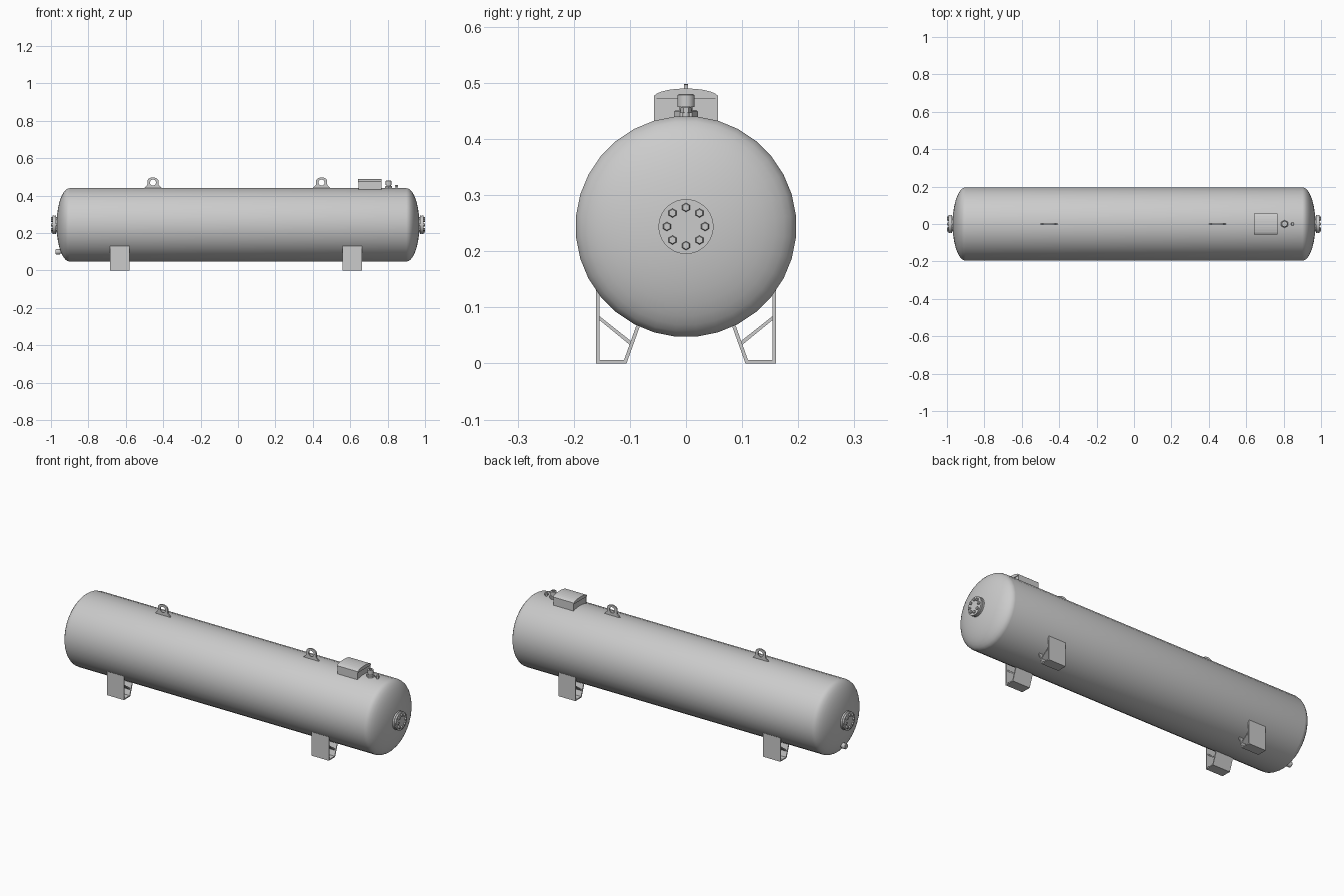
import bpy, bmesh, math
from mathutils import Vector, Matrix

if "Cube" in bpy.data.objects:
    bpy.data.objects.remove(bpy.data.objects["Cube"])

CZ, R = 0.244, 0.197          # tank axis height and radius


def finish(bm, name, smooth=True):
    bmesh.ops.recalc_face_normals(bm, faces=bm.faces)
    me = bpy.data.meshes.new(name)
    bm.to_mesh(me)
    bm.free()
    ob = bpy.data.objects.new(name, me)
    bpy.context.collection.objects.link(ob)
    if smooth:
        bpy.ops.object.select_all(action='DESELECT')
        ob.select_set(True)
        bpy.context.view_layer.objects.active = ob
        bpy.ops.object.shade_smooth_by_angle(angle=math.radians(32))
    return ob


def lathe(name, profile, origin, direction='Z', seg=24, smooth=True):
    """Revolve (radius, height) points; ends are capped."""
    bm = bmesh.new()
    rings = []
    for r, h in profile:
        ring = []
        for i in range(seg):
            a = 2 * math.pi * (i + 0.5) / seg
            c, s = r * math.cos(a), r * math.sin(a)
            p = {'Z': (c, s, h), 'X': (h, c, s), '-X': (-h, c, s)}[direction]
            ring.append(bm.verts.new(Vector(origin) + Vector(p)))
        rings.append(ring)
    for a, b in zip(rings, rings[1:]):
        for i in range(seg):
            j = (i + 1) % seg
            bm.faces.new((a[i], a[j], b[j], b[i]))
    bm.faces.new(rings[0])
    bm.faces.new(rings[-1])
    return finish(bm, name, smooth)


def prism(name, loops, axis, lo, hi, smooth=False):
    """Extrude a flat outline (with optional hole loops) along X or Y."""
    bm = bmesh.new()
    edges = []
    for loop in loops:
        vs = [bm.verts.new((lo, u, v) if axis == 'X' else (u, lo, v)) for u, v in loop]
        edges += [bm.edges.new((vs[i - 1], vs[i])) for i in range(len(vs))]
    bmesh.ops.triangle_fill(bm, edges=edges, use_beauty=True)
    ext = bmesh.ops.extrude_face_region(bm, geom=bm.faces[:])
    off = Vector((hi - lo, 0, 0) if axis == 'X' else (0, hi - lo, 0))
    moved = [g for g in ext['geom'] if isinstance(g, bmesh.types.BMVert)]
    bmesh.ops.translate(bm, verts=moved, vec=off)
    return finish(bm, name, smooth)


# Tank shell with shallow elliptical ends
dome = [(R * math.cos(t), 0.9 + 0.07 * math.sin(t))
        for t in [math.radians(90 * i / 10) for i in range(10)]]
dome.append((0.012, 0.97))
lathe("tank_shell", [(r, -h) for r, h in reversed(dome)] + dome, (0, 0, CZ), 'X', 32)

# Inspection flanges with hex bolts on both ends
for side, d, s in (("right", 'X', 1), ("left", '-X', -1)):
    lathe("end_flange_" + side,
          [(0.038, 0.955), (0.038, 0.972), (0.049, 0.972), (0.049, 0.981), (0.047, 0.982),
           (0.047, 0.983), (0.049, 0.984), (0.049, 0.992)], (0, 0, CZ), d, 32)
    for i in range(8):
        a = i * math.pi / 4
        pos = (0, 0.034 * math.cos(a), CZ + 0.034 * math.sin(a))
        lathe(f"flange_bolt_{side}_{i}", [(0.008, 0.99), (0.008, 0.998), (0.0065, 1.0)],
              pos, d, 6, False)
        lathe(f"flange_nut_{side}_{i}", [(0.008, 0.965), (0.008, 0.974)], pos, d, 6, False)

# Folded plate feet with diagonal braces
foot = [(0.16, 0.132), (0.16, 0), (0.106, 0), (0.082, 0.067),
        (0.0876, 0.070), (0.1105, 0.006), (0.154, 0.006), (0.154, 0.126)]
brace = [(0.155, 0.085), (0.155, 0.078), (0.1, 0.033), (0.097, 0.039)]
for end, x in (("left", -0.633), ("right", 0.612)):
    for face, s in (("back", 1), ("front", -1)):
        prism(f"foot_{end}_{face}", [[(s * y, z) for y, z in foot]], 'X', x - 0.052, x + 0.052)
        prism(f"foot_brace_{end}_{face}", [[(s * y, z) for y, z in brace]], 'X',
              x - 0.046, x + 0.046)

# Lifting lugs: flared plate with a rounded top and an eye
for end, x in (("left", -0.455), ("right", 0.447)):
    arc = [(0.031 * math.cos(t), 0.467 + 0.031 * math.sin(t))
           for t in [math.pi * i / 12 for i in range(13)]]
    # squared-off shoulders
    arc = [(max(-0.029, min(0.029, u * 1.15)), v) for u, v in arc]
    outline = [(-0.047, 0.434), (0.047, 0.434), (0.045, 0.442), (0.031, 0.456)] + arc \
        + [(-0.031, 0.456), (-0.045, 0.442)]
    eye = [(0.016 * math.cos(2 * math.pi * i / 20), 0.47 + 0.016 * math.sin(2 * math.pi * i / 20))
           for i in range(20)]
    prism("lifting_lug_" + end, [[(x + u, v) for u, v in outline],
                                 [(x + u, v) for u, v in eye]], 'Y', -0.0035, 0.0035)

# Valve cover box with a shallow arched lid
def arch(w, z_side, z_top, z_low):
    top = [(w * math.sin(t), z_side + (z_top - z_side) * (math.cos(t) - 0.2) / 0.8)
           for t in [math.acos(0.2) * k / 5 for k in range(-5, 6)]]
    f = w / top[-1][0]
    return [(-w, z_low)] + [(y * f, z) for y, z in top] + [(w, z_low)]

prism("cover_box", [arch(0.054, 0.472, 0.484, 0.425)], 'X', 0.645, 0.764)
prism("cover_lid", [arch(0.057, 0.477, 0.490, 0.471)], 'X', 0.641, 0.768)
for s in (1, -1):
    y0, y1 = sorted((s * 0.053, s * 0.057))
    prism("cover_side", [[(0.643, 0.425), (0.766, 0.425), (0.766, 0.473), (0.643, 0.473)]],
          'Y', y0, y1)

# Relief valve beside the cover
top = (0.805, 0, 0)
lathe("relief_valve_nut", [(0.021, 0.434), (0.021, 0.449), (0.018, 0.452)], top, 'Z', 6, False)
lathe("relief_valve_body", [(0.012, 0.45), (0.012, 0.457), (0.0155, 0.457), (0.0155, 0.478),
                            (0.0125, 0.48), (0.009, 0.48), (0.009, 0.474)], top, 'Z', 20)

# Small vent plug
lathe("vent_neck", [(0.006, 0.434), (0.006, 0.448)], (0.848, 0, 0), 'Z', 12)
lathe("vent_cap", [(0.0095, 0.446), (0.0095, 0.456), (0.0075, 0.458)], (0.848, 0, 0), 'Z', 6, False)

# Drain outlet low on the left end
lathe("drain_pipe", [(0.01, 0.90), (0.01, 0.965)], (0, 0, 0.1), '-X', 16)
lathe("drain_cap", [(0.014, 0.952), (0.015, 0.954), (0.015, 0.972), (0.013, 0.975)],
      (0, 0, 0.1), '-X', 16)
